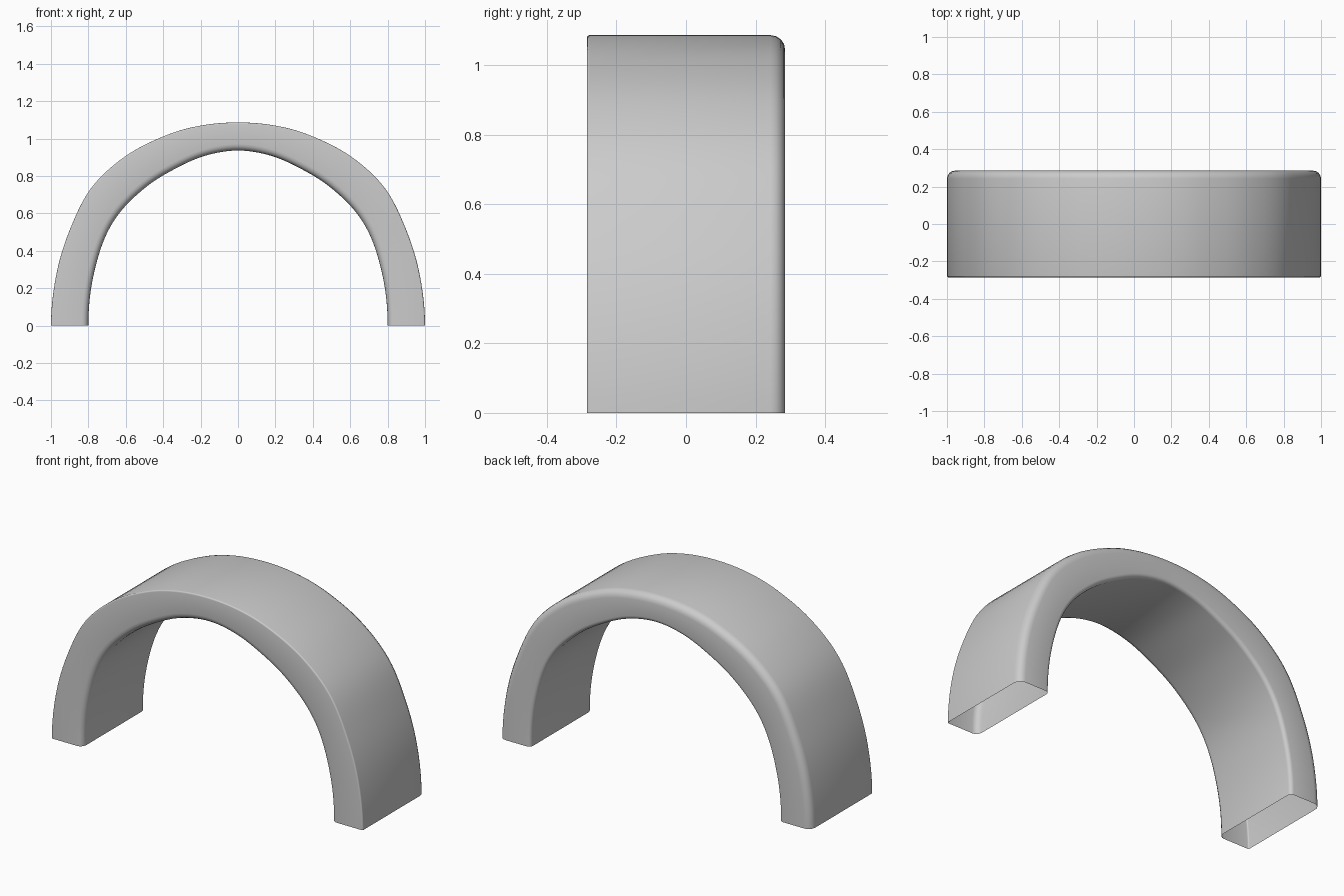
import bpy, bmesh, math
from mathutils import Vector

if "Cube" in bpy.data.objects:
    bpy.data.objects.remove(bpy.data.objects["Cube"])

# Half outlines of the arch in (x, z), from foot to crown
OUTER = [(1, 0), (.972, .27), (.9, .51), (.785, .735), (.604, .904), (.39, 1.015), (.2, 1.069), (0, 1.086)]
INNER = [(.8, 0), (.782, .22), (.722, .444), (.632, .604), (.49, .742), (.337, .838), (.176, .908), (0, .936)]
HALF_DEPTH = 0.285
STEPS = 6


def smooth_path(half):
    """Full mirrored arch as a Catmull-Rom curve through the outline."""
    pts = [Vector(p) for p in half]
    pts += [Vector((-p.x, p.y)) for p in reversed(pts[:-1])]
    ext = [Vector((pts[1].x, -pts[1].y))] + pts + [Vector((pts[-2].x, -pts[-2].y))]
    out = []
    for i in range(1, len(ext) - 2):
        a, b, c, d = ext[i - 1:i + 3]
        for s in range(STEPS):
            t = s / STEPS
            out.append(0.5 * (2 * b + (c - a) * t + (2 * a - 5 * b + 4 * c - d) * t * t
                              + (3 * b - a - 3 * c + d) * t ** 3))
    return out + [pts[-1]]


def section(thick):
    """Rounded section: (distance from inner side, y), one radius per corner."""
    corners = [(0, -1, .035, 180), (1, -1, .008, 270), (1, 1, .042, 0), (0, 1, .022, 90)]
    loop = []
    for u, v, r, start in corners:
        cu = thick - r if u else r
        cv = v * (HALF_DEPTH - r)
        for k in range(5):
            a = math.radians(start + 90 * k / 4)
            loop.append((cu + r * math.cos(a), cv + r * math.sin(a)))
    return loop


# Arch shell, swept from foot to foot with open ends
bm = bmesh.new()
rings = []
for o, i in zip(smooth_path(OUTER), smooth_path(INNER)):
    thick = (o - i).length
    way = (o - i).normalized()
    ring = []
    for u, y in section(thick):
        p = i + way * u
        ring.append(bm.verts.new((p.x, y, p.y)))
    rings.append(ring)
for a, b in zip(rings, rings[1:]):
    n = len(a)
    for k in range(n):
        bm.faces.new((a[k], a[(k + 1) % n], b[(k + 1) % n], b[k]))
bmesh.ops.recalc_face_normals(bm, faces=bm.faces)
crown = max(bm.faces, key=lambda f: f.calc_center_median().z)
if crown.normal.z < 0:
    bmesh.ops.reverse_faces(bm, faces=bm.faces)
mesh = bpy.data.meshes.new("arch")
bm.to_mesh(mesh)
bm.free()
for f in mesh.polygons:
    f.use_smooth = True
arch = bpy.data.objects.new("arch", mesh)
bpy.context.collection.objects.link(arch)
